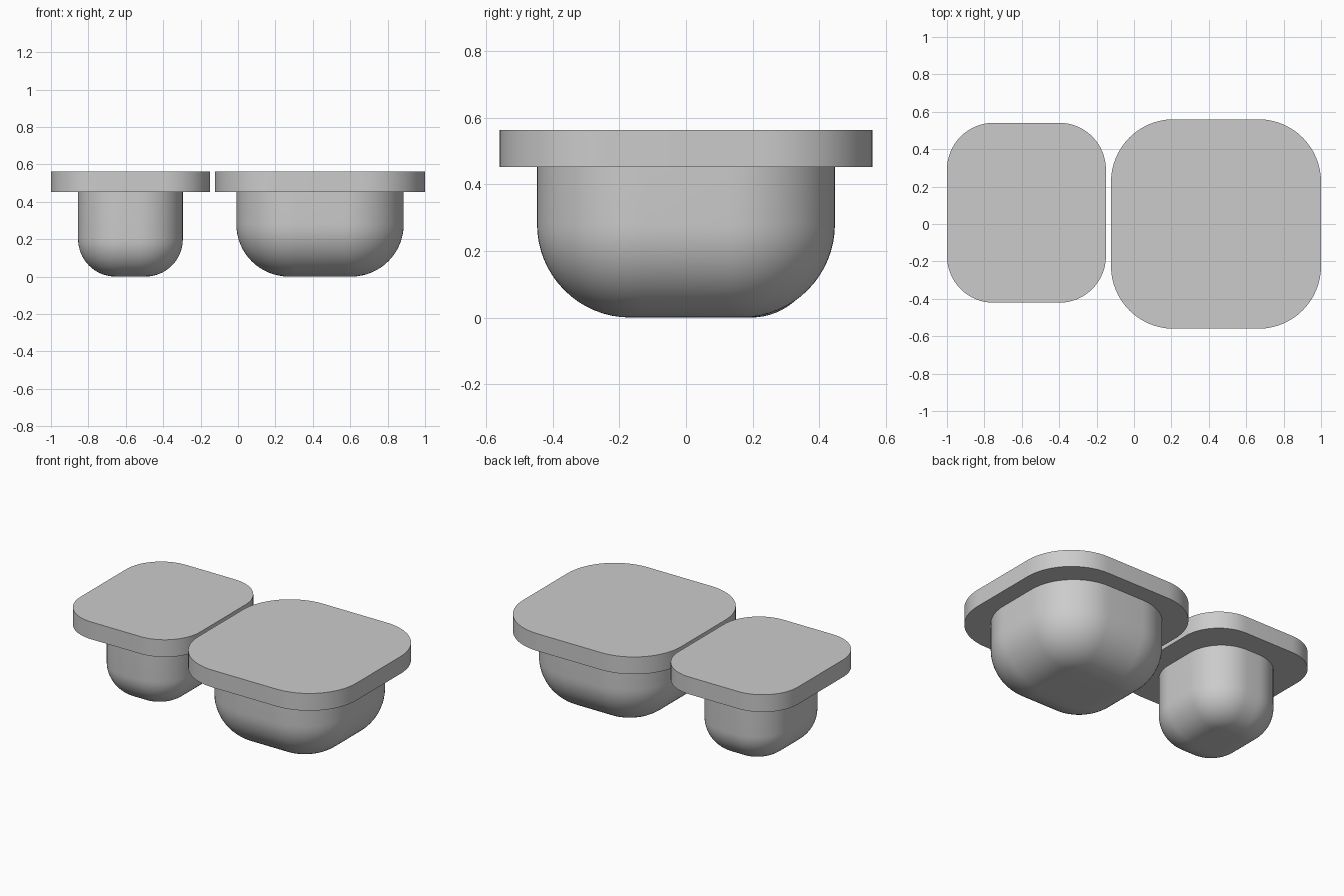
import bpy
import bmesh
from math import sin, cos, pi

default = bpy.data.objects.get("Cube")
if default:
    bpy.data.objects.remove(default, do_unlink=True)

GREY = (0.6, 0.6, 0.6, 1.0)
grey = bpy.data.materials.new("light grey")
grey.use_nodes = True
grey.diffuse_color = GREY
grey.node_tree.nodes["Principled BSDF"].inputs["Base Color"].default_value = GREY

ARC = 16  # segments in each quarter arc


def rounded_ring(bm, width, depth, radius, z):
    """One horizontal loop of vertices in a rounded rectangle."""
    ring = []
    for quarter, (sx, sy) in enumerate(((1, 1), (-1, 1), (-1, -1), (1, -1))):
        for i in range(ARC + 1):
            a = (quarter + i / ARC) * pi / 2
            ring.append(bm.verts.new((sx * (width / 2 - radius) + radius * cos(a),
                                      sy * (depth / 2 - radius) + radius * sin(a), z)))
    return ring


def rounded_block(name, centre, size, radius, bottom, top, fillet=0.0):
    """Rounded-rectangle block, optionally with a rounded lower edge."""
    bm = bmesh.new()
    levels = [(0.0, bottom)]
    if fillet:
        levels = []
        for i in range(ARC + 1):
            a = i / ARC * pi / 2
            levels.append((fillet * (1 - sin(a)), bottom + fillet * (1 - cos(a))))
    levels.append((0.0, top))
    rings = [rounded_ring(bm, size[0] - 2 * d, size[1] - 2 * d, radius - d, z)
             for d, z in levels]
    for low, high in zip(rings, rings[1:]):
        for i in range(len(low)):
            j = (i + 1) % len(low)
            bm.faces.new((low[i], low[j], high[j], high[i]))
    bm.faces.new(list(reversed(rings[0])))
    bm.faces.new(rings[-1])
    mesh = bpy.data.meshes.new(name)
    bm.to_mesh(mesh)
    bm.free()
    mesh.materials.append(grey)
    obj = bpy.data.objects.new(name, mesh)
    obj.location = (centre[0], centre[1], 0)
    bpy.context.collection.objects.link(obj)
    bpy.ops.object.select_all(action='DESELECT')
    obj.select_set(True)
    bpy.context.view_layer.objects.active = obj
    bpy.ops.object.shade_smooth_by_angle()
    return obj


# Large bowl with its wide flat lid
large = (0.4385, 0.0)
rounded_block("large_lid", large, (1.123, 1.12), 0.335, 0.452, 0.563)
rounded_block("large_bowl", large, (0.895, 0.895), 0.32, 0.0, 0.452, 0.28)

# Small bowl with its lid, set slightly further back
small = (-0.575, 0.06)
rounded_block("small_lid", small, (0.85, 0.962), 0.25, 0.452, 0.563)
rounded_block("small_bowl", small, (0.56, 0.67), 0.235, 0.0, 0.452, 0.2)
